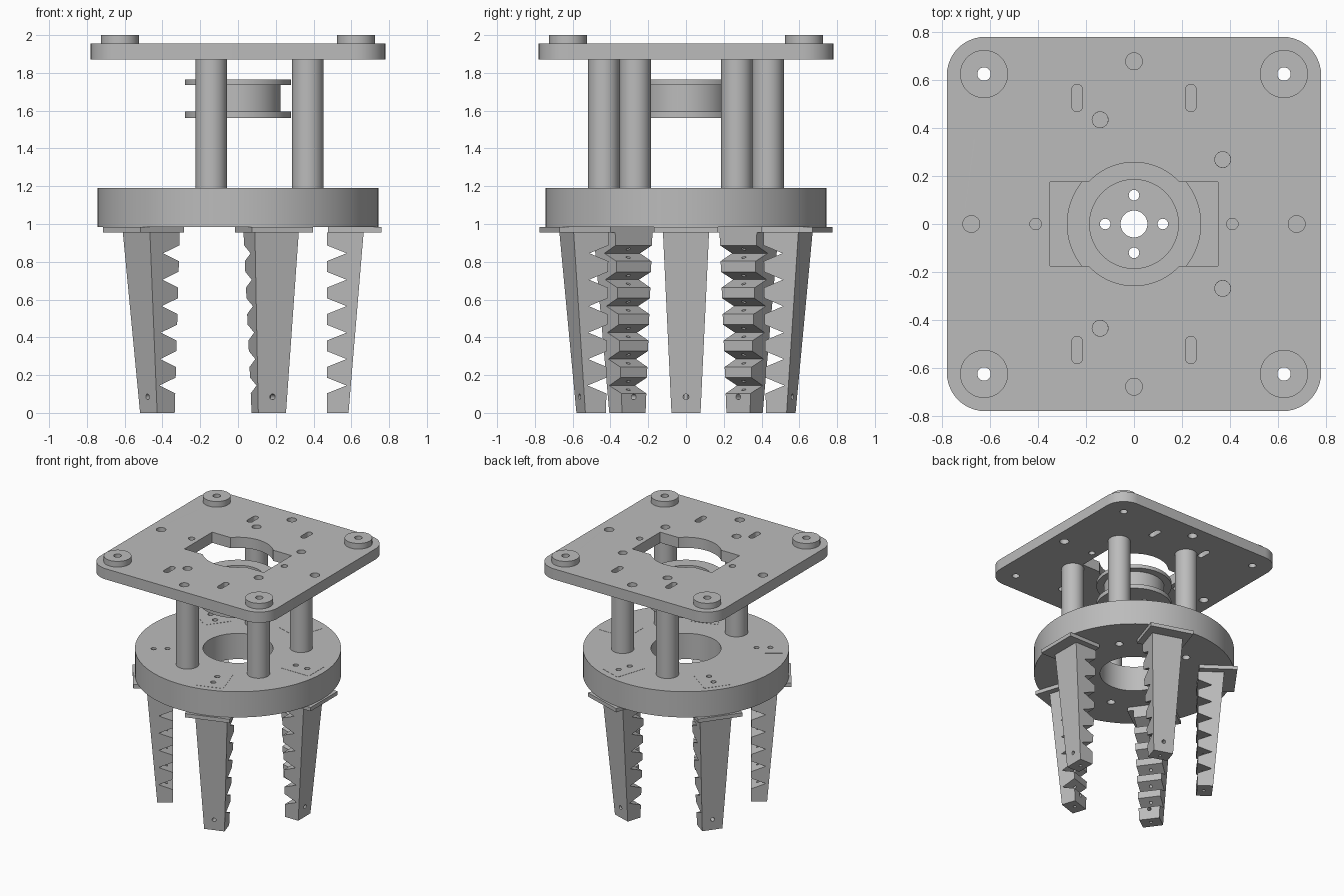
import bpy, bmesh, math
from mathutils import Matrix, Vector

if "Cube" in bpy.data.objects:
    bpy.data.objects.remove(bpy.data.objects["Cube"])

grey = bpy.data.materials.new("plain grey")
grey.diffuse_color = (0.5, 0.5, 0.5, 1)
grey.use_nodes = True
grey.node_tree.nodes["Principled BSDF"].inputs["Base Color"].default_value = grey.diffuse_color
scene = bpy.context.scene.collection


def add(name, mesh):
    if not mesh.materials:
        mesh.materials.append(grey)
    mesh.shade_smooth()
    mesh.set_sharp_from_angle(angle=math.radians(30))
    ob = bpy.data.objects.new(name, mesh)
    scene.objects.link(ob)
    return ob


def circle(x, y, r, n=40, a0=0.0, a1=2 * math.pi):
    full = a1 - a0 > 6.28
    return [(x + r * math.cos(a0 + (a1 - a0) * i / (n if full else n - 1)),
             y + r * math.sin(a0 + (a1 - a0) * i / (n if full else n - 1))) for i in range(n)]


def rounded_box(x, y, hx, hy, r, n=12):
    pts = []
    for k, (sx, sy) in enumerate([(1, 1), (-1, 1), (-1, -1), (1, -1)]):
        a = k * math.pi / 2
        pts += circle(x + sx * (hx - r), y + sy * (hy - r), r, n, a, a + math.pi / 2)
    return pts


def slab(name, loops, z0, z1):
    """Extrude an outline (first loop) with holes (other loops) from z0 to z1."""
    cu = bpy.data.curves.new(name, 'CURVE')
    cu.dimensions, cu.fill_mode, cu.extrude = '2D', 'BOTH', (z1 - z0) / 2
    for loop in loops:
        sp = cu.splines.new('POLY')
        sp.points.add(len(loop) - 1)
        for p, (x, y) in zip(sp.points, loop):
            p.co = (x, y, 0, 1)
        sp.use_cyclic_u = True
    tmp = bpy.data.objects.new(name + "_outline", cu)
    scene.objects.link(tmp)
    bpy.context.view_layer.update()
    mesh = bpy.data.meshes.new_from_object(tmp.evaluated_get(bpy.context.evaluated_depsgraph_get()))
    bpy.data.objects.remove(tmp)
    bm = bmesh.new()
    bm.from_mesh(mesh)
    bmesh.ops.remove_doubles(bm, verts=bm.verts, dist=1e-5)
    bmesh.ops.translate(bm, verts=bm.verts, vec=(0, 0, (z0 + z1) / 2))
    bmesh.ops.recalc_face_normals(bm, faces=bm.faces)
    bm.to_mesh(mesh)
    bm.free()
    return add(name, mesh)


def drill(ob, holes):
    """Cut cylinders given as (start, end, radius)."""
    bm = bmesh.new()
    for a, b, r in holes:
        a, b = Vector(a), Vector(b)
        rot = (b - a).to_track_quat('Z', 'Y').to_matrix().to_4x4()
        bmesh.ops.create_cone(bm, cap_ends=True, segments=16, radius1=r, radius2=r,
                              depth=(b - a).length, matrix=Matrix.Translation((a + b) / 2) @ rot)
    me = bpy.data.meshes.new("drill_cutter")
    bm.to_mesh(me)
    bm.free()
    cutter = bpy.data.objects.new("drill_cutter", me)
    cutter.hide_render = True
    scene.objects.link(cutter)
    mod = ob.modifiers.new("holes", 'BOOLEAN')
    mod.operation, mod.solver, mod.object = 'DIFFERENCE', 'EXACT', cutter
    bpy.context.view_layer.update()
    mesh = bpy.data.meshes.new_from_object(ob.evaluated_get(bpy.context.evaluated_depsgraph_get()))
    ob.modifiers.clear()
    bpy.data.objects.remove(cutter)
    mesh.shade_smooth()
    mesh.set_sharp_from_angle(angle=math.radians(30))
    ob.data = mesh


def polar(r, deg):
    return r * math.cos(math.radians(deg)), r * math.sin(math.radians(deg))


finger_angles = [72 * k for k in range(5)]
pillar_spots = [polar(0.457, a) for a in (36, 108, -108, -36)]
corners = [(sx * 0.625, sy * 0.625) for sx in (-1, 1) for sy in (-1, 1)]

# Top plate: motor opening (circle with side wings), screw holes and slots
a = math.asin(0.175 / 0.257)
opening = circle(0, 0, 0.257, 32, a, math.pi - a) + [(-0.35, 0.175), (-0.35, -0.175)]
opening += circle(0, 0, 0.257, 32, math.pi + a, 2 * math.pi - a) + [(0.35, -0.175), (0.35, 0.175)]
loops = [rounded_box(0, 0, 0.78, 0.78, 0.16), opening]
loops += [circle(x, y, 0.028, 24) for x, y in corners]
loops += [circle(x, y, 0.033, 24) for x, y in pillar_spots]
loops += [circle(*polar(0.678, q), 0.035, 24) for q in (0, 90, 180, 270)]
loops += [circle(x, 0, 0.024, 20) for x in (-0.41, 0.41)]
loops += [rounded_box(x, y, 0.023, 0.057, 0.0229, 8) for x in (-0.237, 0.237) for y in (-0.525, 0.525)]
slab("top_plate", loops, 1.87, 1.955)

# Corner bosses
for i, (x, y) in enumerate(corners):
    slab(f"corner_boss_{i}", [circle(x, y, 0.1, 48), circle(x, y, 0.028, 24)], 1.955, 2.0)

# Pillars with blind screw holes
for i, (x, y) in enumerate(pillar_spots):
    p = slab(f"pillar_{i}", [circle(x, y, 0.083, 48)], 1.19, 1.87)
    drill(p, [((x, y, 1.72), (x, y, 1.9), 0.033)])

# Cable spool: floor, hub wall and two flanges
floor_holes = [circle(0, 0, 0.056, 32)] + [circle(*polar(0.12, q), 0.022, 20) for q in (0, 90, 180, 270)]
slab("spool_floor", [circle(0, 0, 0.28, 72)] + floor_holes, 1.56, 1.595)
slab("spool_hub", [circle(0, 0, 0.225, 72), circle(0, 0, 0.185, 72)], 1.595, 1.735)
slab("spool_top_flange", [circle(0, 0, 0.28, 72), circle(0, 0, 0.185, 72)], 1.735, 1.765)

# Palm disc with finger screw holes above and pillar screw holes below
disc = slab("palm_disc", [circle(0, 0, 0.745, 120), circle(0, 0, 0.253, 72)], 0.985, 1.19)
holes = [((x, y, 0.95), (x, y, 1.1), 0.03) for x, y in pillar_spots]
for q in finger_angles:
    for r in (0.51, 0.61):
        x, y = polar(r, q)
        holes.append(((x, y, 1.09), (x, y, 1.25), 0.02))
drill(disc, holes)

# Finger inlays, flush with the disc top
for i, q in enumerate(finger_angles):
    inlay = [(0.45, -0.1), (0.695, -0.1), (0.695, 0.1), (0.45, 0.1)]
    ob = slab(f"finger_inlay_{i}", [inlay] + [circle(r, 0, 0.02, 16) for r in (0.51, 0.61)], 1.19, 1.1915)
    ob.rotation_euler.z = math.radians(q)

# Finger: tapered wedge with notched inner side
profile = [(0.585, 0.0), (0.665, 0.955), (0.47, 0.955)]
for k in reversed(range(6)):
    z = 0.145 + 0.14 * k
    profile += [(0.47, z + 0.042), (0.575, z), (0.47, z - 0.042)]
profile.append((0.47, 0.0))
bm = bmesh.new()
sides = [[bm.verts.new((r, s * (0.077 + 0.045 * z / 0.955), z)) for r, z in profile] for s in (-1, 1)]
bm.faces.new(sides[0])
bm.faces.new(sides[1][::-1])
n = len(profile)
for i in range(n):
    j = (i + 1) % n
    bm.faces.new((sides[0][i], sides[1][i], sides[1][j], sides[0][j]))
bmesh.ops.recalc_face_normals(bm, faces=bm.faces)
mesh = bpy.data.meshes.new("finger")
bm.to_mesh(mesh)
bm.free()
finger = add("finger_0", mesh)
# Cross pin hole at the tip and the cable channel through the teeth
drill(finger, [((0.4, 0, 0.085), (0.7, 0, 0.085), 0.015), ((0.52, 0, -0.05), (0.52, 0, 0.93), 0.012)])

# Finger base flange
flange = slab("finger_flange_0", [[(0.476, -0.17), (0.76, -0.17), (0.76, 0.17), (0.476, 0.17)]], 0.955, 0.985)

# Repeat the finger and flange around the disc
for i, q in enumerate(finger_angles[1:], 1):
    for src, name in ((finger, "finger"), (flange, "finger_flange")):
        ob = bpy.data.objects.new(f"{name}_{i}", src.data)
        ob.rotation_euler.z = math.radians(q)
        scene.objects.link(ob)
